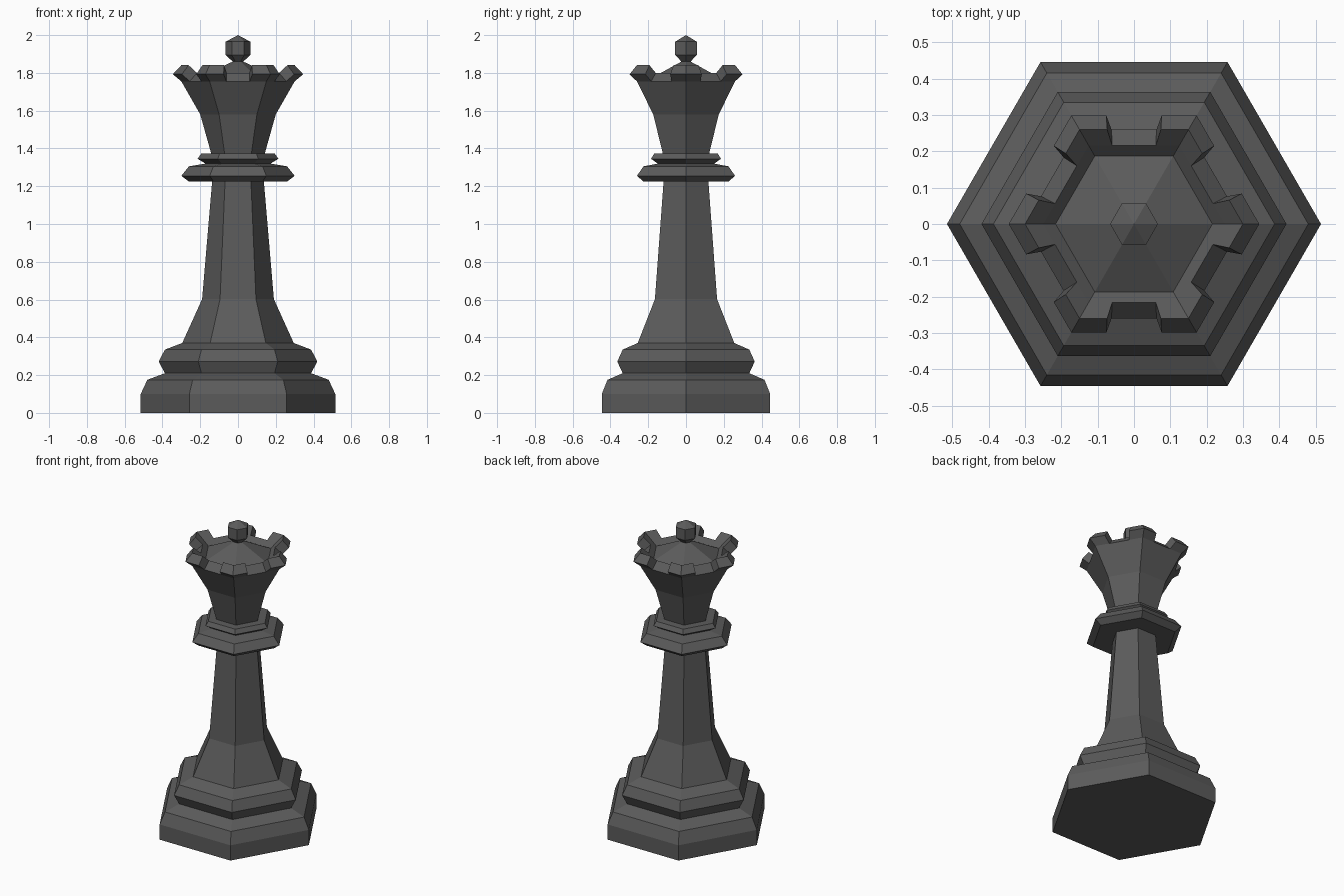
import bpy
from math import cos, sin, pi

if "Cube" in bpy.data.objects:
    bpy.data.objects.remove(bpy.data.objects["Cube"])

SIDES = 6

# Dark grey paint
dark = bpy.data.materials.new("dark_grey")
dark.diffuse_color = (0.105, 0.105, 0.105, 1)
dark.use_nodes = True
dark.node_tree.nodes["Principled BSDF"].inputs["Base Color"].default_value = dark.diffuse_color


def make_object(name, verts, faces):
    mesh = bpy.data.meshes.new(name)
    mesh.from_pydata(verts, [], faces)
    mesh.validate()
    mesh.materials.append(dark)
    obj = bpy.data.objects.new(name, mesh)
    bpy.context.collection.objects.link(obj)
    return obj


def corner(i, r, z):
    a = 2 * pi * i / SIDES
    return (r * cos(a), r * sin(a), z)


def lathe(name, profile, cap_bottom=False, tip=None):
    """Six-sided turned part from (corner radius, height) points."""
    verts = [corner(i, r, z) for r, z in profile for i in range(SIDES)]
    faces = []
    for k in range(len(profile) - 1):
        for i in range(SIDES):
            j = (i + 1) % SIDES
            a, b = k * SIDES, (k + 1) * SIDES
            faces.append((a + i, a + j, b + j, b + i))
    if cap_bottom:
        faces.append(tuple(reversed(range(SIDES))))
    if tip is not None:
        verts.append((0, 0, tip))
        top = (len(profile) - 1) * SIDES
        faces += [(top + i, top + (i + 1) % SIDES, len(verts) - 1) for i in range(SIDES)]
    return make_object(name, verts, faces)


# Stepped foot
lathe("base", [(0.515, 0), (0.515, 0.10), (0.48, 0.175), (0.387, 0.21),
               (0.42, 0.272), (0.387, 0.335), (0.295, 0.37)], cap_bottom=True)
# Tapering column
lathe("stem", [(0.295, 0.37), (0.19, 0.602), (0.137, 1.225)])
# Double collar
lathe("collar", [(0.137, 1.225), (0.26, 1.225), (0.30, 1.255), (0.26, 1.305),
                 (0.172, 1.32), (0.214, 1.345), (0.195, 1.372), (0.142, 1.374)])
# Flared head, outside wall
lathe("head", [(0.142, 1.374), (0.20, 1.58), (0.30, 1.755)])
# Inner wall of the crown and low dome
lathe("dome", [(0.25, 1.80), (0.216, 1.77), (0.028, 1.86)])
# Knob on top
lathe("finial", [(0.028, 1.86), (0.066, 1.895), (0.066, 1.965)], tip=2.0)

# Crown rim: a raised block on every corner, a sloping notch floor on every side
# (corner radius, height, half width of the notch)
section = [(0.30, 1.755, 0.062), (0.345, 1.793, 0.076),
           (0.30, 1.841, 0.074), (0.25, 1.80, 0.060)]


def along_side(i, r, z, t):
    a, b = corner(i, r, z), corner(i + 1, r, z)
    return tuple(p + (q - p) * t for p, q in zip(a, b))


verts, faces = [], []
for i in range(SIDES):
    verts += [along_side(i - 1, r, z, 0.5 + w / r) for r, z, w in section]
    verts += [corner(i, r, z) for r, z, w in section]
    verts += [along_side(i, r, z, 0.5 - w / r) for r, z, w in section]
for i in range(SIDES):
    s = i * 12
    for k in (s, s + 4):
        for m in range(3):
            faces.append((k + m, k + 4 + m, k + 5 + m, k + 1 + m))
    faces.append((s, s + 1, s + 2, s + 3))
    faces.append((s + 11, s + 10, s + 9, s + 8))
    n = ((i + 1) % SIDES) * 12
    faces.append((s + 8, n, n + 3, s + 11))
make_object("crown_rim", verts, faces)
